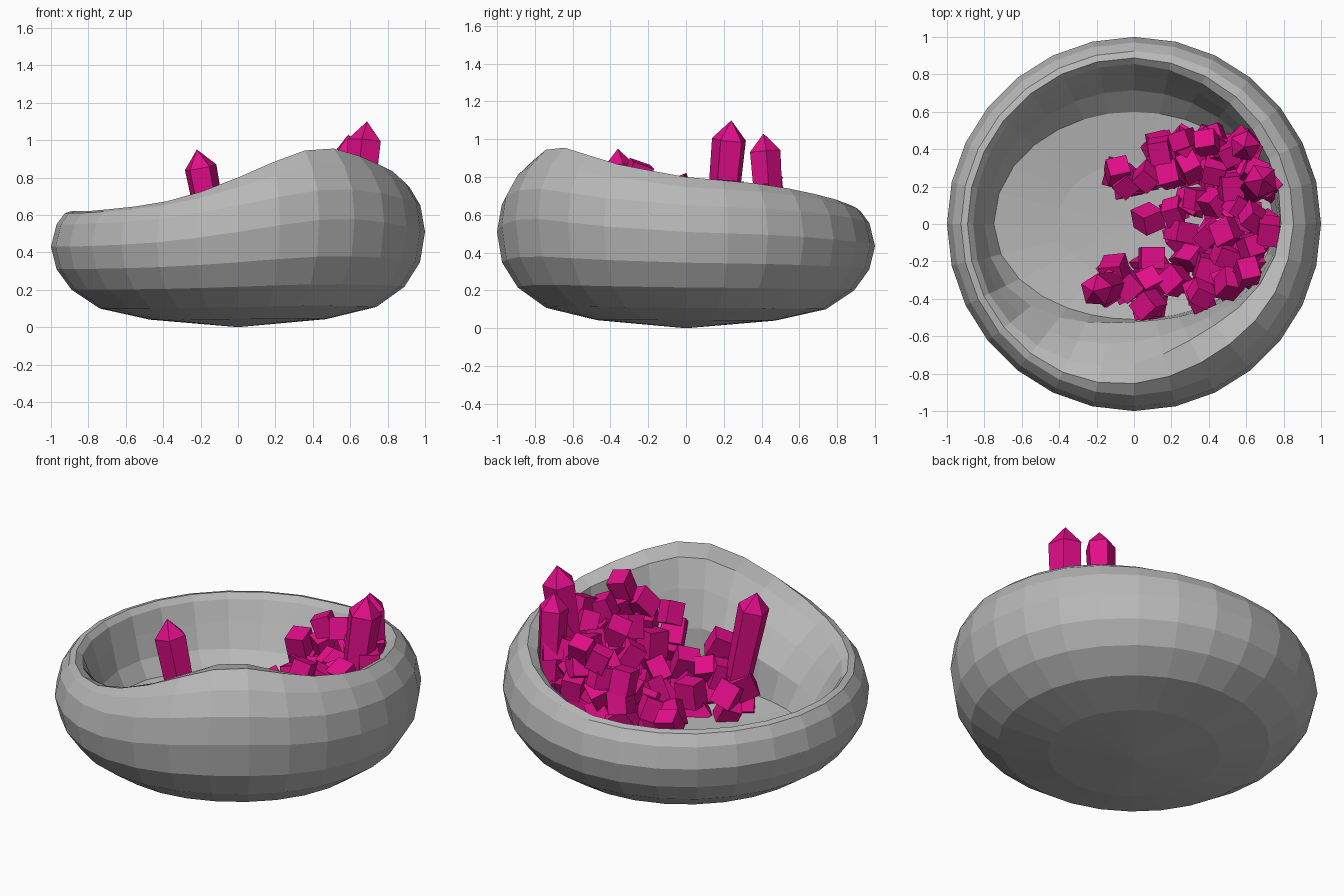
import bpy, bmesh, math, random
from mathutils import Vector, Euler, Matrix

if "Cube" in bpy.data.objects:
    bpy.data.objects.remove(bpy.data.objects["Cube"])
random.seed(7)

def material(name, rgb):
    m = bpy.data.materials.new(name)
    m.diffuse_color = (*rgb, 1)
    m.use_nodes = True
    m.node_tree.nodes["Principled BSDF"].inputs["Base Color"].default_value = m.diffuse_color
    return m

stone = material("grey stone", (0.48, 0.48, 0.48))
pink = material("magenta crystal", (0.76, 0.004, 0.25))

def finish(bm, name, mat):
    bmesh.ops.recalc_face_normals(bm, faces=bm.faces)
    me = bpy.data.meshes.new(name)
    bm.to_mesh(me)
    bm.free()
    me.materials.append(mat)
    ob = bpy.data.objects.new(name, me)
    bpy.context.collection.objects.link(ob)
    return ob

def lerp(a, b, t):
    return a + (b - a) * t

# --- Stone bowl: rings whose profile blends from a low to a tall rim ---
RIM = [(-180, .62), (-150, .62), (-120, .655), (-103, .725), (-90, .80), (-75, .895), (-62, .955), (-48, .955),
       (-30, .88), (0, .80), (30, .76), (60, .69), (90, .63), (120, .62), (180, .62)]
LOW = [(.47, .04), (.74, .10), (.89, .20), (.97, .31), (1, .43), (.97, .55), (.925, .61), (.89, .62), (.86, .59)]
TALL = [(.47, .045), (.74, .115), (.89, .23), (.975, .38), (1, .58), (.98, .74), (.91, .87), (.82, .96), (.72, .92)]

def rim_height(deg):
    for (a, ha), (b, hb) in zip(RIM, RIM[1:]):
        if a <= deg <= b:
            return lerp(ha, hb, (deg - a) / (b - a))

def floor_radius(a):
    # elliptical floor, deeper at the back than at the front
    return 1 / math.hypot(math.cos(a) / .75, math.sin(a) / (.60 if a > 0 else .51))

def profile(deg):
    t = (rim_height(deg) - .62) / .34
    pts = [(lerp(a[0], b[0], t), lerp(a[1], b[1], t)) for a, b in zip(LOW, TALL)]
    # the front wall is thick and bulges inwards over the floor
    bulge = max(0, math.cos(math.radians((deg + 82) * 1.3))) if abs(deg + 82) < 69 else 0
    lip, edge = pts[-1], (floor_radius(math.radians(deg)), .25)
    lip = pts[-1] = (lip[0] - .04 * bulge, lip[1] + .01 * bulge)
    for fr, fz in ((lerp(.25, .5, bulge), lerp(.33, .22, bulge)), (lerp(.55, .95, bulge), lerp(.72, .52, bulge)), (1, 1)):
        pts.append((lerp(lip[0], edge[0], fr), lerp(lip[1], edge[1], fz)))
    pts.append((edge[0] * .55, .21))
    return pts

SEG = 28
bm = bmesh.new()
cols = []
for i in range(SEG):
    deg = -180 + 360 * i / SEG
    a = math.radians(deg)
    cols.append([bm.verts.new((r * math.cos(a), r * math.sin(a), z)) for r, z in profile(deg)])
bottom, floor = bm.verts.new((0, 0, 0)), bm.verts.new((0, 0, .2))
for i in range(SEG):
    c, d = cols[i], cols[(i + 1) % SEG]
    for k in range(len(c) - 1):
        bm.faces.new((c[k], d[k], d[k + 1], c[k + 1]))
    bm.faces.new((bottom, d[0], c[0]))
    bm.faces.new((floor, c[-1], d[-1]))
finish(bm, "stone_bowl", stone)

# --- Heap of block crystals: stacks at (x, y, top height) ---
STACKS = [(-.09, .29, .44), (-.04, .21, .40), (.08, .25, .48), (.14, .40, .68), (.19, .27, .54), (.28, .44, .80),
          (.30, .30, .60), (.41, .45, .82), (.42, .28, .68), (.50, .38, .76), (.60, .42, .78), (.53, .22, .70),
          (.64, .27, .76), (.70, .22, .78), (.09, .03, .36), (.20, .05, .42), (.32, .12, .52), (.24, -.06, .42),
          (.44, .10, .60), (.55, .08, .70), (.70, -.02, .80), (.62, .03, .76), (.42, -.05, .60), (.52, -.06, .70),
          (.62, -.13, .80), (.60, -.24, .88), (.50, -.17, .70), (.30, -.17, .48), (.40, -.22, .60), (.50, -.30, .78),
          (.36, -.36, .74), (.22, -.30, .50), (.10, -.20, .40), (.08, -.33, .48), (.07, -.44, .60), (-.03, -.34, .48),
          (-.10, -.24, .42), (-.13, -.35, .46)]
bm = bmesh.new()
for x, y, top in STACKS:
    z = top - .07
    lowest = .22 + .7 * max(0, math.hypot(x, y) - .5)
    while z > lowest:
        s = random.uniform(.105, .13)
        rot = Euler([random.uniform(-.6, .6), random.uniform(-.6, .6), random.uniform(0, 3)]).to_matrix().to_4x4()
        j = Vector((random.uniform(-.02, .02), random.uniform(-.02, .02), 0))
        bmesh.ops.create_cube(bm, size=1, matrix=Matrix.Translation(Vector((x, y, z)) + j) @ rot
                              @ Matrix.Diagonal((s, s * .9, s * 1.15, 1)))
        z -= .11
finish(bm, "crystal_heap", pink)

# --- Three tall pointed crystals ---
def tall_crystal(name, base, tip, radius, spin):
    base, tip = Vector(base), Vector(tip)
    length = (tip - base).length
    bm = bmesh.new()
    rings = []
    for r, z in ((radius * .85, 0), (radius, length - radius * 1.1)):
        rings.append([bm.verts.new((r * math.cos(spin + k * math.tau / 5), r * math.sin(spin + k * math.tau / 5), z))
                      for k in range(5)])
    apex = bm.verts.new((0, 0, length))
    bm.faces.new(rings[0])
    for k in range(5):
        n = (k + 1) % 5
        bm.faces.new((rings[0][k], rings[0][n], rings[1][n], rings[1][k]))
        bm.faces.new((rings[1][k], rings[1][n], apex))
    q = (tip - base).to_track_quat('Z', 'Y').to_matrix().to_4x4()
    bm.transform(Matrix.Translation(base) @ q)
    finish(bm, name, pink)

tall_crystal("tall_crystal_front", (-.11, -.33, .38), (-.22, -.36, .95), .09, .3)
tall_crystal("tall_crystal_right", (.63, .18, .45), (.69, .24, 1.1), .095, .9)
tall_crystal("tall_crystal_back", (.60, .45, .45), (.59, .41, 1.03), .085, 1.6)
